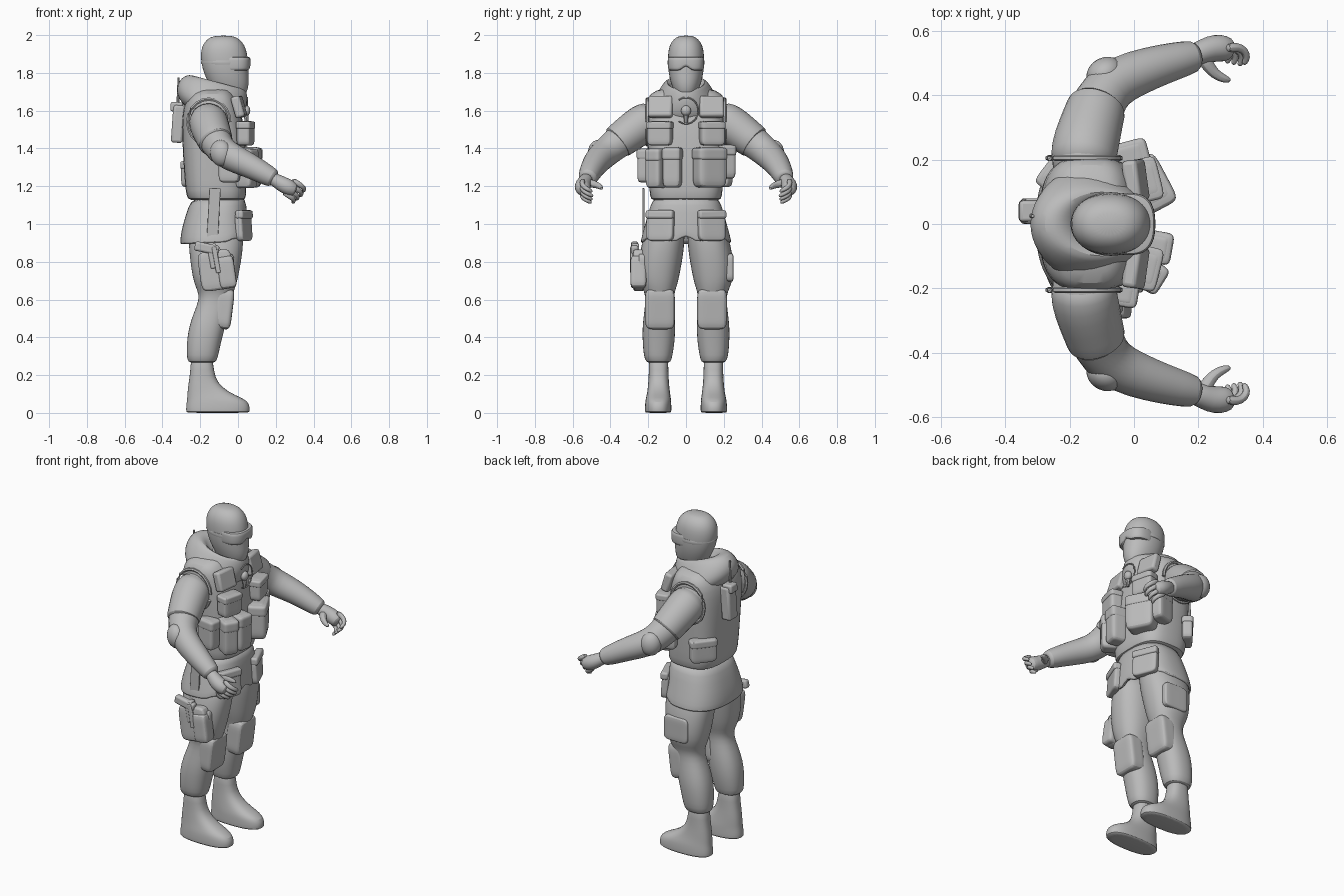
import bpy, bmesh, math
from mathutils import Vector, Matrix

grey = bpy.data.materials.new("plain grey")
grey.diffuse_color = (0.5, 0.5, 0.5, 1)


def finish(name, bm, subsurf=0, bevel=0, angle=40):
    bmesh.ops.recalc_face_normals(bm, faces=bm.faces)
    me = bpy.data.meshes.new(name)
    bm.to_mesh(me)
    bm.free()
    ob = bpy.data.objects.new(name, me)
    bpy.context.collection.objects.link(ob)
    me.materials.append(grey)
    if bevel:
        m = ob.modifiers.new("bevel", 'BEVEL')
        m.width, m.segments, m.limit_method = bevel, 3, 'NONE'
    if subsurf:
        m = ob.modifiers.new("subsurf", 'SUBSURF')
        m.levels = m.render_levels = subsurf
    bpy.ops.object.select_all(action='DESELECT')
    bpy.context.view_layer.objects.active = ob
    ob.select_set(True)
    bpy.ops.object.shade_smooth_by_angle(angle=math.radians(angle))
    return ob


def skin(name, loops, warp=None, **kw):
    """Joins loops of points into a closed surface."""
    bm = bmesh.new()
    rows = [[bm.verts.new(warp(p) if warp else p) for p in loop] for loop in loops]
    n = len(rows[0])
    for a, b in zip(rows, rows[1:]):
        for i in range(n):
            j = (i + 1) % n
            bm.faces.new((a[i], a[j], b[j], b[i]))
    bm.faces.new(rows[0])
    bm.faces.new(rows[-1])
    return finish(name, bm, **kw)


def loft(name, rings, e=2.0, n=24, slope=0, warp=None, subsurf=1):
    """Upright loft; each ring is z, x0, x1, y0, y1."""
    def pw(v):
        return math.copysign(abs(v) ** (2 / e), v)
    loops = []
    for z, x0, x1, y0, y1 in rings:
        cx, cy, loop = (x0 + x1) / 2, (y0 + y1) / 2, []
        for i in range(n):
            t = 2 * math.pi * i / n
            x = cx + (x1 - x0) / 2 * pw(math.cos(t))
            y = cy + (y1 - y0) / 2 * pw(math.sin(t))
            loop.append(Vector((x, y, z + slope * (x - cx))))
        loops.append(loop)
    return skin(name, loops, warp, subsurf=subsurf)


def tube(name, pts, radii, n=14, subsurf=1):
    """Round limb along a path."""
    pts = [Vector(p) for p in pts]
    loops = []
    for k, p in enumerate(pts):
        d = (pts[min(k + 1, len(pts) - 1)] - pts[max(k - 1, 0)]).normalized()
        u = d.cross(Vector((0.3, 0, 1))).normalized()
        v = u.cross(d)
        loops.append([p + radii[k] * (u * math.cos(a) + v * math.sin(a))
                      for a in (2 * math.pi * i / n for i in range(n))])
    return skin(name, loops, subsurf=subsurf)


def box(name, c, size, yaw=0, pitch=0, bevel=0.015, puff=False):
    bm = bmesh.new()
    rot = Matrix.Rotation(math.radians(yaw), 4, 'Z') @ Matrix.Rotation(math.radians(pitch), 4, 'Y')
    bmesh.ops.create_cube(bm, size=1, matrix=Matrix.Translation(c) @ rot @ Matrix.Diagonal((*size, 1)))
    if puff:
        bmesh.ops.subdivide_edges(bm, edges=bm.edges[:], cuts=2, use_grid_fill=True)
        return finish(name, bm, subsurf=2)
    return finish(name, bm, bevel=bevel, angle=50)


def ball(name, c, size, yaw=0, pitch=0):
    bm = bmesh.new()
    rot = Matrix.Rotation(math.radians(yaw), 4, 'Z') @ Matrix.Rotation(math.radians(pitch), 4, 'Y')
    bmesh.ops.create_uvsphere(bm, u_segments=20, v_segments=12, radius=0.5,
                              matrix=Matrix.Translation(c) @ rot @ Matrix.Diagonal((*size, 1)))
    return finish(name, bm)


def pouch(name, c, size, yaw=0, pitch=0):
    """Soft bag with a closing flap."""
    box(name, c, size, yaw, pitch, puff=True)
    box(name + "_flap", (c[0], c[1], c[2] + size[2] * 0.33),
        (size[0] + 0.008, size[1] + 0.006, size[2] * 0.32), yaw, pitch, puff=True)


def sym(rows):
    return [(z, a, b, -h, h) for z, a, b, h in rows]


# head, goggles, hood
loft("head", sym([(1.55, -.14, .0, .07), (1.64, -.13, .0, .06), (1.675, -.12, .032, .05),
                  (1.70, -.13, .05, .064), (1.75, -.16, .06, .082), (1.80, -.182, .055, .093),
                  (1.85, -.195, .056, .097), (1.90, -.199, .05, .096), (1.945, -.19, .037, .089),
                  (1.98, -.165, .01, .066), (1.998, -.125, -.03, .035)]), e=2.15)
loft("goggle_strap", sym([(1.838, -.15, .04, .08), (1.84, -.199, .055, .101), (1.87, -.203, .055, .101),
                          (1.872, -.15, .04, .08)]))


def nose_notch(p):
    if p.z < 1.83 and abs(p.y) < 0.03:
        p.z += 0.03 - abs(p.y)
    return p


loft("goggles", sym([(1.812, -.1, .05, .08), (1.814, -.1, .062, .092), (1.822, -.1, .067, .096),
                     (1.872, -.1, .067, .098), (1.884, -.1, .064, .095), (1.885, -.1, .045, .08)]),
     e=2.6, n=32, warp=nose_notch)
loft("hood", sym([(1.56, -.27, .0, .17), (1.62, -.318, .03, .187), (1.665, -.328, .045, .168),
                  (1.71, -.314, .052, .142), (1.745, -.28, .047, .116), (1.752, -.24, .04, .10),
                  (1.738, -.2, .03, .085), (1.69, -.17, .01, .07)]), slope=-0.27)

# torso with vest, jacket skirt
loft("vest", sym([(1.125, -.24, .02, .17), (1.13, -.265, .04, .186), (1.16, -.278, .045, .195),
                  (1.3, -.288, .045, .2), (1.45, -.297, .04, .206), (1.58, -.297, .022, .212),
                  (1.65, -.28, .0, .212), (1.69, -.25, -.025, .195), (1.725, -.21, -.05, .12)]), e=3.0)


def front_hem(p):
    y = abs(p.y)
    if p.x > -.05 and p.z < .97:
        p.z += .015 - max(0, .11 - y) * .45 + max(0, .035 - y) * 2.2
    return p


loft("jacket_skirt", sym([(1.15, -.24, .03, .17), (1.1, -.262, .045, .188), (1.0, -.295, .053, .216),
                          (.93, -.306, .057, .236), (.905, -.306, .055, .24), (.9, -.30, .05, .235),
                          (.905, -.27, .03, .21), (1.0, -.25, .0, .18)]), e=2.5, n=40, slope=.05, warp=front_hem)

for s, side in ((-1, "right"), (1, "left")):
    def mir(p):
        return (p[0], s * p[1], p[2])

    def leg(rows):
        return [(z, a, b, min(s * c, s * d), max(s * c, s * d)) for z, a, b, c, d in rows]

    # trousers, boots, knee pads
    loft(side + "_trouser", leg([
        (1.02, -.25, .02, .01, .19), (.93, -.265, .03, .006, .225), (.85, -.258, .025, .012, .246),
        (.76, -.248, .01, .028, .252), (.69, -.234, -.005, .042, .245), (.645, -.214, -.02, .058, .222),
        (.6, -.205, -.04, .066, .214), (.53, -.235, -.05, .06, .222), (.45, -.262, -.07, .056, .232),
        (.37, -.272, -.09, .06, .23), (.3, -.272, -.105, .072, .224), (.268, -.266, -.115, .08, .212),
        (.266, -.24, -.14, .1, .19)]), e=2.3)
    loft(side + "_boot", leg([
        (.32, -.25, -.135, .092, .198), (.22, -.252, -.128, .094, .196), (.16, -.262, -.11, .09, .2),
        (.11, -.268, -.05, .085, .205), (.08, -.27, .02, .08, .212), (.06, -.272, .054, .078, .216),
        (.03, -.276, .064, .077, .218), (.004, -.276, .062, .077, .218), (.0, -.27, .055, .082, .213)]), e=2.5)
    box(side + "_knee_pad", mir((-.078, .138, .552)), (.1, .158, .215), 0, 7, puff=True)
    box(side + "_thigh_pocket", mir((-.1, .232, .77)), (.16, .04, .15), 0, 0, puff=True)
    box(side + "_front_pocket", mir((.03, .135, .985)), (.045, .15, .15), s * 22, -4, puff=True)
    box(side + "_front_pocket_flap", mir((.032, .137, 1.05)), (.045, .155, .045), s * 22, -4, .012)

    # arms, sleeves, elbow pads
    tube(side + "_arm", [mir(p) for p in (
        (-.16, .13, 1.56), (-.158, .2, 1.545), (-.148, .26, 1.508), (-.122, .345, 1.445), (-.092, .41, 1.392),
        (-.04, .452, 1.355), (.05, .485, 1.315), (.13, .508, 1.272), (.19, .522, 1.24), (.195, .523, 1.237))],
        [.095, .104, .102, .09, .082, .078, .069, .06, .052, .035])
    tube(side + "_short_sleeve", [mir(p) for p in (
        (-.16, .16, 1.562), (-.158, .21, 1.543), (-.148, .26, 1.51), (-.124, .34, 1.45),
        (-.116, .366, 1.43), (-.115, .368, 1.428)) ], [.095, .107, .107, .097, .096, .08])
    ball(side + "_elbow_pad", mir((-.09, .468, 1.375)), (.12, .1, .14), s * 28, -10)

    # hands
    tube(side + "_palm", [mir(p) for p in (
        (.17, .523, 1.245), (.2, .53, 1.232), (.235, .545, 1.21), (.27, .548, 1.193), (.297, .543, 1.18),
        (.305, .541, 1.176))], [.034, .037, .043, .045, .038, .02], 12)
    for i, label in enumerate(("index", "middle", "ring", "little")):
        b = Vector((.312 - .017 * i, .546, 1.217 - .021 * i))
        k = 1 - .08 * abs(i - 1)
        tube(f"{side}_{label}_finger", [mir(b + k * Vector(o)) for o in (
            (-.03, .0, .02), (.012, .007, -.006), (.035, -.008, -.024), (.044, -.03, -.037),
            (.034, -.05, -.048), (.031, -.053, -.05))], [.016, .0155, .0145, .013, .01, .004], 8)
    tube(side + "_thumb", [mir(p) for p in (
        (.21, .53, 1.22), (.228, .495, 1.213), (.25, .467, 1.205), (.28, .451, 1.195), (.302, .446, 1.186))],
        [.026, .023, .018, .015, .007], 8)

    # shoulder panel and upper chest pouches
    box(side + "_shoulder_panel", mir((.005, .135, 1.62)), (.05, .13, .115), s * 8, -16, .014)
    pouch(side + "_chest_pouch", mir((.04, .138, 1.48)), (.075, .13, .13), s * 14)
    tube(side + "_armhole_rim", [mir((-.155 + .112 * math.cos(t), .205, 1.54 + .122 * math.sin(t)))
                                 for t in (2 * math.pi * i / 20 for i in range(20))], [.009] * 20, 6, 0)

# lower vest pouches
pouch("magazine_pouch_inner", (.068, -.072, 1.3), (.095, .095, .215), -10)
pouch("magazine_pouch_outer", (.042, -.155, 1.295), (.105, .09, .21), -32)
pouch("right_side_pouch", (-.045, -.215, 1.31), (.11, .075, .18), -10)
pouch("left_large_pouch", (.05, .125, 1.3), (.105, .165, .215), 28)
pouch("left_side_pouch", (-.02, .213, 1.33), (.125, .08, .18), 15)
pouch("back_pouch", (-.238, .175, 1.265), (.06, .15, .14), -38)

# microphone and its cable
ball("microphone", (.045, 0, 1.6), (.04, .052, .055))
tube("microphone_stem", [(.04, 0, 1.585), (.045, 0, 1.56), (.045, 0, 1.53)], [.014, .012, .008], 8, 0)
tube("microphone_cable", [(.05, .0 + .066 * math.sin(t), 1.6 + .07 * math.cos(t))
                          for t in (math.pi * (i / 12 * 1.4 - .2) for i in range(13))], [.004] * 13, 6, 0)

# radio on the back
box("radio", (-.318, .04, 1.53), (.062, .08, .2), 0, 4, .014)
box("radio_top", (-.325, .04, 1.62), (.065, .065, .05), 0, 4, .01)
tube("radio_antenna", [(-.318, .025, 1.62), (-.316, .025, 1.7), (-.315, .025, 1.775)], [.009, .007, .005], 8, 0)

# thigh holster with pistol
box("holster", (-.115, -.25, .755), (.18, .065, .21), 0, -8, puff=True)
box("holster_pocket", (-.06, -.252, .745), (.09, .085, .17), 0, -8, puff=True)
box("pistol_slide", (-.13, -.268, .83), (.05, .04, .13), 0, -10, .008)
box("pistol_grip", (-.165, -.272, .872), (.13, .038, .05), 0, 12, .012)
box("holster_clip", (-.115, -.288, .81), (.025, .015, .14), 0, -10, .005)
box("holster_strap", (-.13, -.226, 1.03), (.06, .01, .32), 0, 3, .003)
